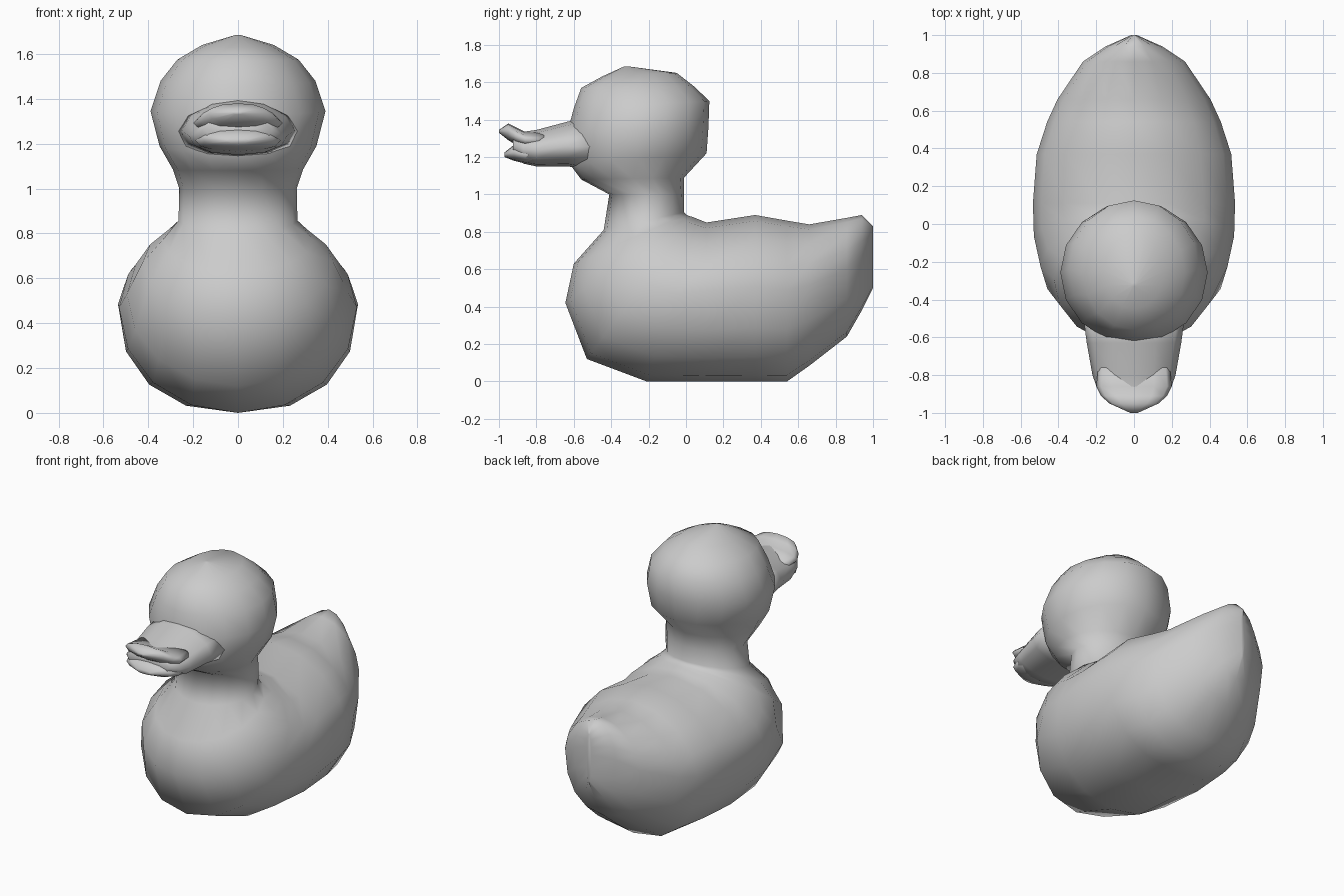
import bpy, bmesh, math


def ring(span, sides, low_pow, high_pow, mid):
    """Rounded ring between two side-profile points:
    (y, z of lower/front point, y, z of upper/back point, half width)."""
    y0, z0, y1, z1, hw = span
    pts = []
    for i in range(sides):
        a = 2 * math.pi * i / sides
        s, c = math.sin(a), math.cos(a)
        e = 2.0 / (high_pow if c > 0 else low_pow)
        x = hw * math.copysign(abs(s) ** e, s)
        v = math.copysign(abs(c) ** e, c)
        t = mid + v * ((1 - mid) if v > 0 else mid)
        pts.append((x, y0 + (y1 - y0) * t, z0 + (z1 - z0) * t))
    return pts


def loft(name, sides, *groups):
    """Skin groups of (spans, low power, high power, widest point)."""
    bm = bmesh.new()
    loops = [[bm.verts.new(p) for p in ring(s, sides, lp, hp, mid)]
             for spans, lp, hp, mid in groups for s in spans]
    for a, b in zip(loops, loops[1:]):
        for i in range(sides):
            j = (i + 1) % sides
            bm.faces.new((a[i], a[j], b[j], b[i]))
    bm.faces.new(loops[0])
    bm.faces.new(loops[-1])
    bmesh.ops.recalc_face_normals(bm, faces=bm.faces)
    for f in bm.faces:
        f.smooth = True
    me = bpy.data.meshes.new(name)
    bm.to_mesh(me)
    bm.free()
    ob = bpy.data.objects.new(name, me)
    bpy.context.collection.objects.link(ob)


def upright(rings):
    """Expand (y, half width, low, high) into vertical loft spans."""
    return [(y, lo, y, hi, hw) for y, hw, lo, hi in rings]


# Wedge tail and body, rings swinging round the chest into neck and head
tail_and_body = upright([
    (1.0, 0.015, 0.5, 0.83), (0.94, 0.15, 0.38, 0.89),
    (0.86, 0.27, 0.24, 0.875), (0.66, 0.405, 0.085, 0.84),
    (0.54, 0.46, 0.0, 0.86), (0.37, 0.515, 0.0, 0.89),
    (0.11, 0.535, 0.0, 0.85),
])
chest = [
    (-0.21, 0.0, 0.06, 0.87, 0.53), (-0.53, 0.12, 0.035, 0.88, 0.495),
    (-0.645, 0.42, 0.015, 0.885, 0.425), (-0.60, 0.63, 0.0, 0.893, 0.335),
]
neck_and_head = [
    (-0.44, 0.81, -0.01, 0.905, 0.265), (-0.41, 1.0, -0.01, 1.0, 0.262),
    (-0.56, 1.08, -0.01, 1.09, 0.29), (-0.62, 1.16, 0.11, 1.22, 0.35),
    (-0.635, 1.33, 0.12, 1.36, 0.39), (-0.60, 1.46, 0.125, 1.50, 0.345),
    (-0.56, 1.57, 0.04, 1.58, 0.27), (-0.45, 1.63, -0.05, 1.65, 0.16),
    (-0.33, 1.685, -0.31, 1.685, 0.01),
]
loft("body_and_head", 16, (tail_and_body, 2.3, 1.85, 0.57),
     (chest, 2.05, 1.95, 0.54), (neck_and_head, 2.0, 2.0, 0.5))

# Bill, narrowing to the corner of the mouth
bill = upright([
    (-0.48, 0.27, 1.12, 1.42), (-0.63, 0.25, 1.15, 1.39),
    (-0.80, 0.22, 1.15, 1.345), (-0.87, 0.195, 1.165, 1.335),
    (-0.925, 0.155, 1.21, 1.33),
])
loft("bill", 12, (bill, 2.2, 1.8, 0.45))

# Upturned upper lip
upper_lip = upright([
    (-0.76, 0.19, 1.24, 1.335), (-0.86, 0.20, 1.25, 1.335),
    (-0.91, 0.175, 1.265, 1.36), (-0.95, 0.13, 1.29, 1.38),
    (-1.0, 0.02, 1.33, 1.345),
])
loft("upper_lip", 12, (upper_lip, 2.2, 2.2, 0.5))

# Lower lip
lower_lip = upright([
    (-0.76, 0.19, 1.16, 1.26), (-0.86, 0.19, 1.165, 1.265),
    (-0.92, 0.16, 1.18, 1.265), (-0.97, 0.05, 1.20, 1.225),
])
loft("lower_lip", 12, (lower_lip, 2.2, 2.2, 0.5))
